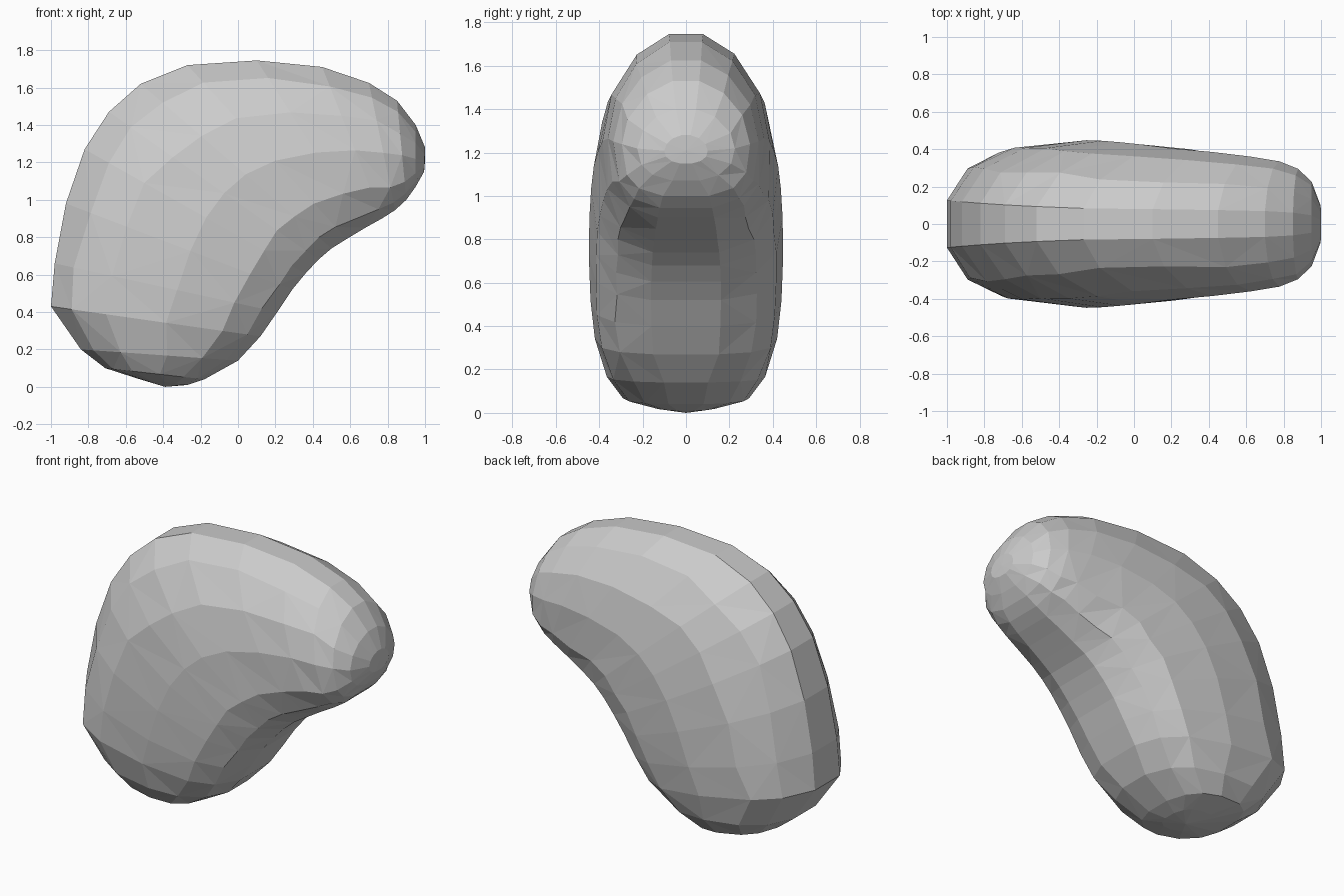
import bpy, bmesh, math, random
from mathutils import Vector

if "Cube" in bpy.data.objects:
    bpy.data.objects.remove(bpy.data.objects["Cube"])

random.seed(4)
SEG = 14

# Cross-sections along the bean: outer x, outer z, inner x, inner z, half thickness
SECTIONS = [
    (-0.54, 0.045, -0.27, 0.01, 0.14),
    (-0.71, 0.10, -0.18, 0.04, 0.29),
    (-0.84, 0.20, 0.00, 0.14, 0.365),
    (-1.00, 0.43, 0.12, 0.27, 0.42),
    (-0.98, 0.66, 0.21, 0.40, 0.44),
    (-0.92, 0.98, 0.29, 0.52, 0.448),
    (-0.82, 1.27, 0.36, 0.605, 0.445),
    (-0.69, 1.47, 0.43, 0.68, 0.437),
    (-0.52, 1.62, 0.50, 0.74, 0.425),
    (-0.27, 1.72, 0.58, 0.79, 0.405),
    (0.10, 1.745, 0.68, 0.85, 0.385),
    (0.45, 1.71, 0.77, 0.90, 0.36),
    (0.70, 1.625, 0.84, 0.945, 0.335),
    (0.85, 1.53, 0.90, 1.00, 0.295),
    (0.95, 1.40, 0.95, 1.07, 0.225),
    (1.00, 1.28, 0.995, 1.15, 0.10),
]
BOTTOM_TIP = (-0.39, 0.0, 0.0)
UPPER_TIP = (1.0, 0.0, 1.21)


def spow(v, e):
    return math.copysign(abs(v) ** e, v)


bm = bmesh.new()

# Rounded rings: boxy on the hollow side, and on the outer side
# fuller at the lower end and slimmer towards the upper end
rings = []
for i, (ox, oz, ix, iz, hy) in enumerate(SECTIONS):
    outer, inner = Vector((ox, 0, oz)), Vector((ix, 0, iz))
    mid = outer * 0.45 + inner * 0.55
    outer_e = 0.80 + 0.25 * min(1, max(0, (i - 3) / 6))
    inner_e = 0.68 if 2 < i < 14 else 0.85
    ring = []
    for k in range(SEG):
        a = 2 * math.pi * (k + 0.5) / SEG
        if k % 7 in (1, 2, 4, 5):
            a += random.uniform(-0.04, 0.04)
        c = math.cos(a) / math.cos(math.pi / SEG)
        if c > 0:
            reach, e = outer - mid, outer_e
        else:
            reach, e = mid - inner, inner_e
        p = mid + reach * spow(c, e)
        p.y = hy * spow(math.sin(a), e)
        ring.append(bm.verts.new(p))
    rings.append(ring)

# Triangulated skin with alternating diagonals
for i, (r, s) in enumerate(zip(rings, rings[1:])):
    for k in range(SEG):
        n = (k + 1) % SEG
        if (i + k) % 2:
            bm.faces.new((r[k], r[n], s[n]))
            bm.faces.new((r[k], s[n], s[k]))
        else:
            bm.faces.new((r[k], r[n], s[k]))
            bm.faces.new((r[n], s[n], s[k]))

# Closed ends
for ring, tip in ((rings[0], BOTTOM_TIP), (rings[-1], UPPER_TIP)):
    t = bm.verts.new(tip)
    for k in range(SEG):
        bm.faces.new((ring[k], ring[(k + 1) % SEG], t))

bmesh.ops.recalc_face_normals(bm, faces=bm.faces)
mesh = bpy.data.meshes.new("bean_body")
bm.to_mesh(mesh)
bm.free()
bpy.context.collection.objects.link(bpy.data.objects.new("bean_body", mesh))
